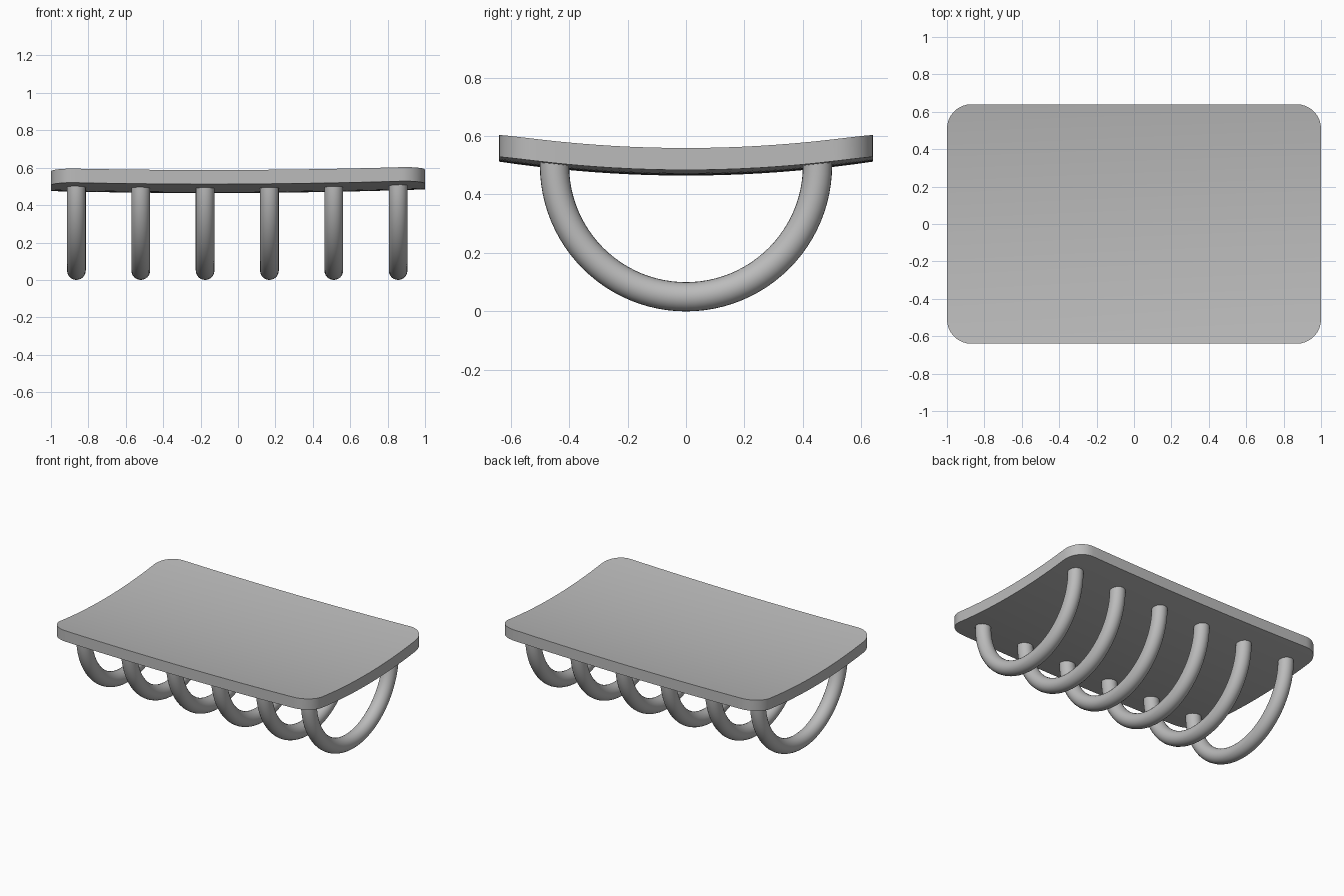
import bpy, bmesh, math

HALF_X, HALF_Y, CORNER = 1.0, 0.64, 0.13
THICKNESS = 0.075

cube = bpy.data.objects.get("Cube")
if cube:
    bpy.data.objects.remove(cube)

grey = bpy.data.materials.new("plain grey")
grey.use_nodes = True
colour = (0.5, 0.5, 0.5, 1)
grey.diffuse_color = colour
grey.node_tree.nodes["Principled BSDF"].inputs["Base Color"].default_value = colour


def underside(x, y):
    """Height of the shallow dished underside."""
    return 0.465 + 0.117 * y * y + 0.0145 * x * x + 0.0045 * x


def finish(name, bm):
    bmesh.ops.recalc_face_normals(bm, faces=bm.faces)
    mesh = bpy.data.meshes.new(name)
    bm.to_mesh(mesh)
    bm.free()
    obj = bpy.data.objects.new(name, mesh)
    bpy.context.collection.objects.link(obj)
    mesh.materials.append(grey)
    bpy.ops.object.select_all(action="DESELECT")
    obj.select_set(True)
    bpy.context.view_layer.objects.active = obj
    bpy.ops.object.shade_smooth_by_angle(angle=math.radians(40))
    return obj


# Dished top with rounded corners: rows follow the corner arcs
arc = [math.radians(a) for a in range(0, 91, 10)]
front = [(-HALF_Y + CORNER * (1 - math.cos(a)),
          HALF_X - CORNER * (1 - math.sin(a))) for a in arc]
inner = HALF_Y - CORNER
middle = [(-inner + 2 * inner * i / 16, HALF_X) for i in range(1, 16)]
rows = front + middle + [(-y, w) for y, w in reversed(front)]
columns = 32

bm = bmesh.new()
grid = []
for y, w in rows:
    xs = [w * (2 * i / columns - 1) for i in range(columns + 1)]
    grid.append([bm.verts.new((x, y, underside(x, y))) for x in xs])
for low, high in zip(grid, grid[1:]):
    for i in range(columns):
        bm.faces.new((low[i], low[i + 1], high[i + 1], high[i]))
top = bmesh.ops.extrude_face_region(bm, geom=bm.faces[:], use_keep_orig=True)
bmesh.ops.translate(bm, vec=(0, 0, THICKNESS),
                    verts=[v for v in top["geom"] if isinstance(v, bmesh.types.BMVert)])
finish("dished_top", bm)

# Half-ring supports, ends tucked inside the top
RING, TUBE, SIDES, STEPS = 0.45, 0.05, 24, 48


def half_ring(name, x):
    path = [(-RING, 0.525, math.pi)]
    for i in range(STEPS + 1):
        a = math.pi * (1 + i / STEPS)
        path.append((RING * math.cos(a), 0.5 + RING * math.sin(a), a))
    path.append((RING, 0.525, math.tau))
    bm = bmesh.new()
    loops = []
    for y, z, a in path:
        loop = []
        for s in range(SIDES):
            t = math.tau * s / SIDES
            out = TUBE * math.cos(t)
            loop.append(bm.verts.new((x + TUBE * math.sin(t),
                                      y + out * math.cos(a), z + out * math.sin(a))))
        loops.append(loop)
    for p, q in zip(loops, loops[1:]):
        for s in range(SIDES):
            n = (s + 1) % SIDES
            bm.faces.new((p[s], p[n], q[n], q[s]))
    bm.faces.new(loops[0])
    bm.faces.new(loops[-1])
    finish(name, bm)


for i in range(6):
    half_ring(f"half_ring_support_{i + 1}", -0.864 + 0.344 * i)
